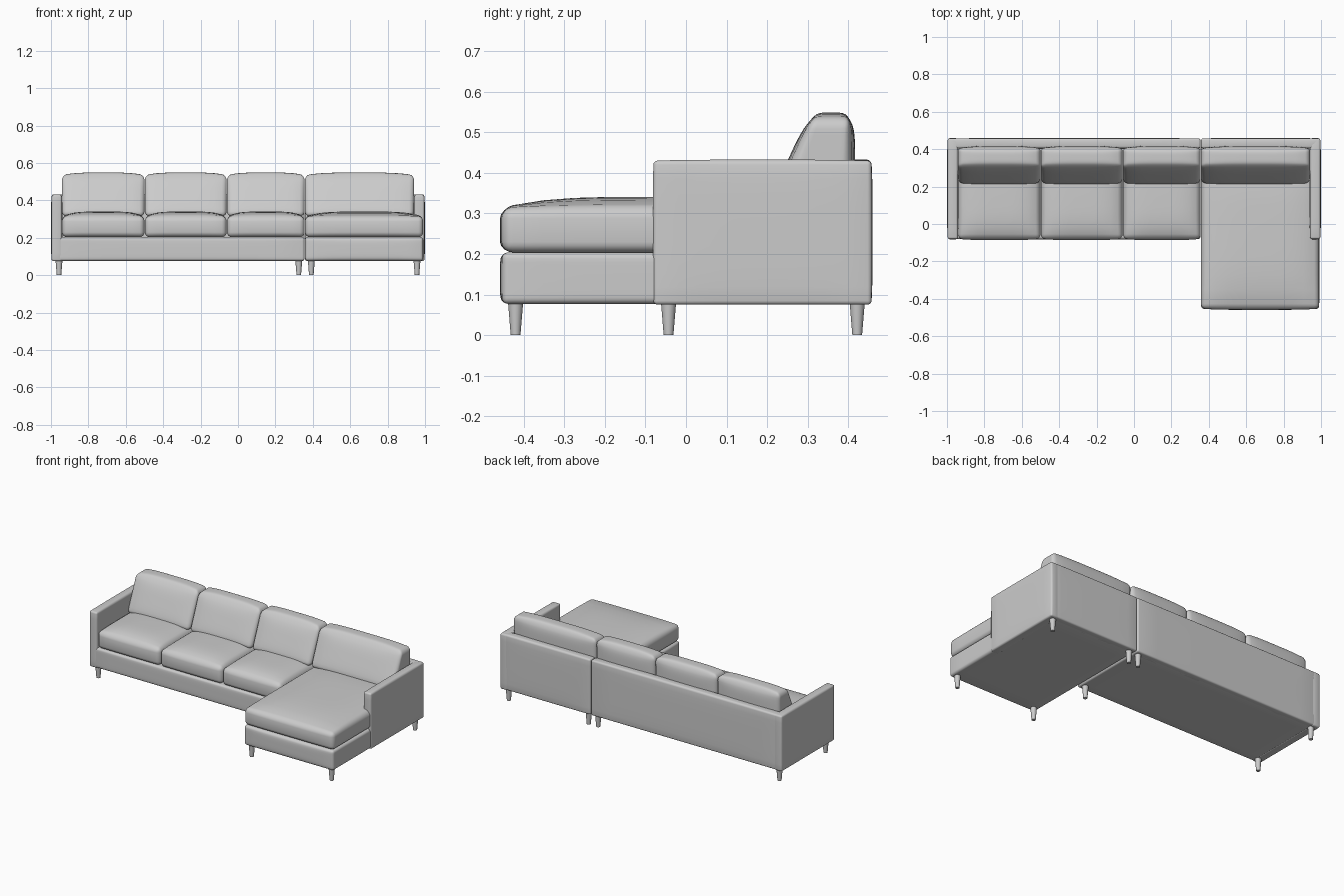
import bpy
import bmesh
import math
from mathutils import Vector

cube = bpy.data.objects.get("Cube")
if cube:
    bpy.data.objects.remove(cube, do_unlink=True)

# One upholstery colour for everything
fabric = bpy.data.materials.new("light_grey")
fabric.use_nodes = True
GREY = (0.6, 0.6, 0.6, 1)
fabric.diffuse_color = GREY
fabric.node_tree.nodes["Principled BSDF"].inputs["Base Color"].default_value = GREY


def finish(name, bm):
    """Turn a bmesh into a smooth shaded object."""
    bmesh.ops.recalc_face_normals(bm, faces=bm.faces)
    mesh = bpy.data.meshes.new(name)
    bm.to_mesh(mesh)
    bm.free()
    mesh.materials.append(fabric)
    obj = bpy.data.objects.new(name, mesh)
    bpy.context.collection.objects.link(obj)
    bpy.ops.object.select_all(action='DESELECT')
    obj.select_set(True)
    bpy.context.view_layer.objects.active = obj
    bpy.ops.object.shade_smooth_by_angle(angle=math.radians(40))
    return obj


def padded_box(name, x, y, z, bevel=0.012, puff=(0, 0, 0), flat_bottom=True, lean=0):
    """Rounded box whose faces swell by puff and whose front can lean back."""
    lo, hi = Vector((x[0], y[0], z[0])), Vector((x[1], y[1], z[1]))
    mid, half = (lo + hi) / 2, (hi - lo) / 2
    bm = bmesh.new()
    bmesh.ops.create_cube(bm, size=2)
    for v in bm.verts:
        v.co = Vector([mid[i] + v.co[i] * half[i] for i in range(3)])
    bmesh.ops.bevel(bm, geom=bm.edges[:], offset=bevel, segments=4,
                    profile=0.5, affect='EDGES')
    long_edges = [e for e in bm.edges if e.calc_length() > 0.06]
    bmesh.ops.subdivide_edges(bm, edges=long_edges, cuts=9, use_grid_fill=True)
    for v in bm.verts:
        u = [(v.co[i] - mid[i]) / half[i] for i in range(3)]
        shift = Vector()
        for i in range(3):
            b, c = u[i - 1], u[i - 2]
            if not (i == 2 and u[i] < 0 and flat_bottom):
                shift[i] = puff[i] * u[i] * (1 - b ** 4) * (1 - c ** 4)
        v.co += shift
        v.co.y += lean * (u[2] + 1) / 2 * (1 - u[1]) / 2
    return finish(name, bm)


def leg(name, x, y):
    bm = bmesh.new()
    bmesh.ops.create_cone(bm, cap_ends=True, segments=20, radius1=0.012,
                          radius2=0.019, depth=0.085)
    bmesh.ops.translate(bm, verts=bm.verts, vec=(x, y, 0.0425))
    finish(name, bm)


BOTTOM, DECK, ARM_TOP = 0.077, 0.204, 0.43
SPLIT = 0.357
FRONT, BACK, CHAISE_FRONT = -0.08, 0.457, -0.453

# Bases of the two sections
padded_box("sofa_base", (-0.99, SPLIT - 0.002), (FRONT, 0.44), (BOTTOM, DECK), puff=(0, 0.003, 0))
padded_box("chaise_base", (SPLIT + 0.002, 0.99), (CHAISE_FRONT, 0.44), (BOTTOM, DECK),
           bevel=0.015, puff=(0.002, 0.006, 0))

# Arms
for side, name in ((-1, "right_arm"), (1, "left_arm")):
    xs = sorted((side * 0.942, side * 0.996))
    padded_box(name, xs, (FRONT, BACK), (BOTTOM - 0.002, ARM_TOP),
               bevel=0.01, puff=(0.004, 0.002, 0.003))

# Back panels
padded_box("sofa_back", (-0.994, SPLIT - 0.002), (0.405, BACK), (BOTTOM, ARM_TOP),
           bevel=0.01, puff=(0, 0.003, 0.003))
padded_box("chaise_back", (SPLIT + 0.002, 0.994), (0.405, BACK), (BOTTOM, ARM_TOP),
           bevel=0.01, puff=(0, 0.003, 0.003))

# Seat cushions and the back cushions above them
seams = (-0.942, -0.499, -0.06, SPLIT, 0.942)
for n, (a, b) in enumerate(zip(seams, seams[1:]), 1):
    chaise = n == 4
    padded_box(f"seat_cushion_{n}", (a + 0.001, 0.99 if chaise else b - 0.001),
               (CHAISE_FRONT if chaise else FRONT, 0.36), (DECK, 0.314),
               bevel=0.026, puff=(0, 0.006, 0.027))
    padded_box(f"back_cushion_{n}", (a + 0.001, b - 0.001), (0.21, 0.405), (0.315, 0.535),
               bevel=0.026, puff=(0, 0.012, 0.014), lean=0.1)

# Legs of both sections
for label, xs, ys in (("sofa", (-0.957, 0.325), (-0.043, 0.422)),
                      ("chaise", (0.392, 0.957), (-0.42, 0.422))):
    for i, lx in enumerate(xs):
        for j, ly in enumerate(ys):
            leg(f"{label}_{('front', 'back')[j]}_{('right', 'left')[i]}_leg", lx, ly)
